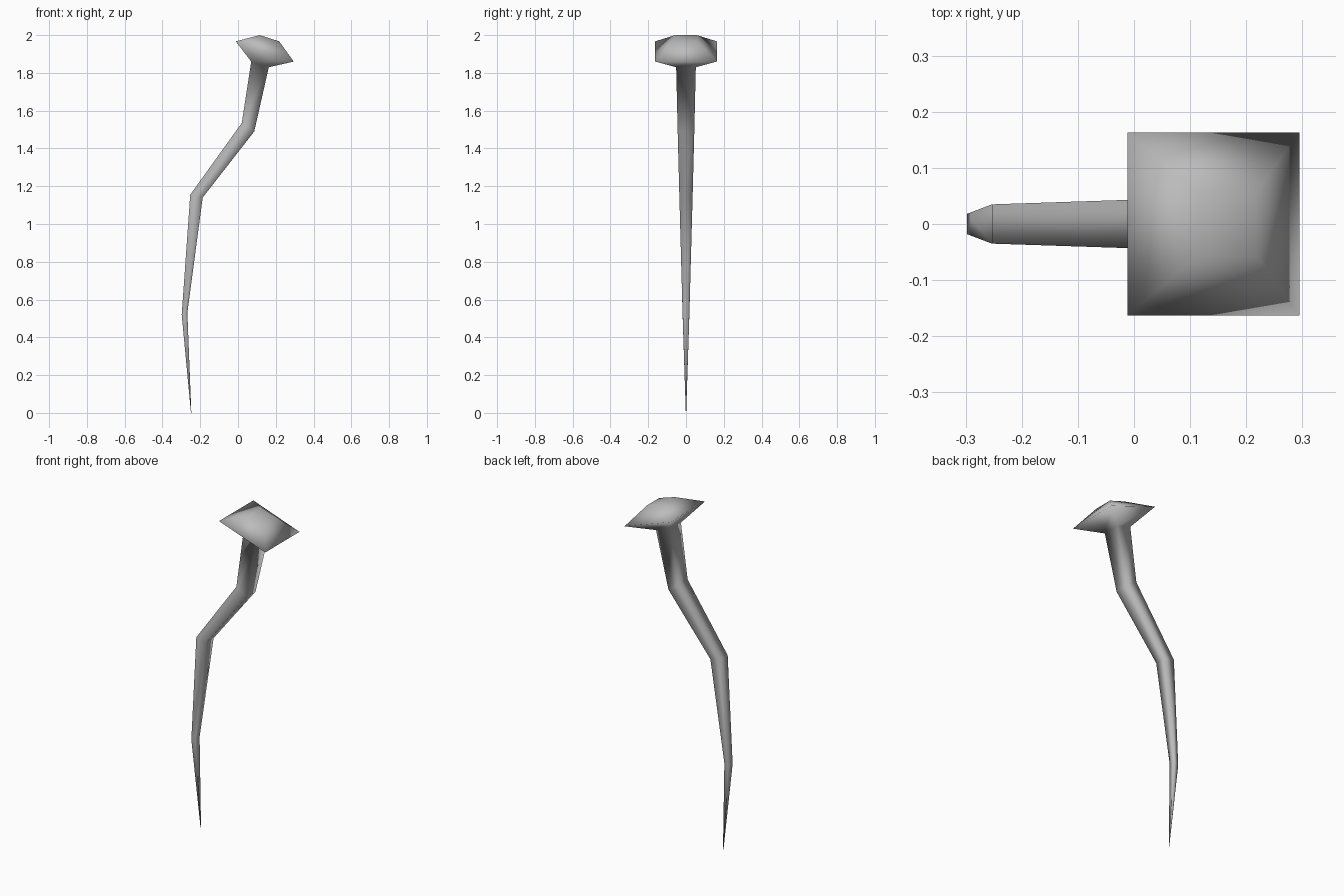
import bpy
import bmesh
from mathutils import Vector

default_cube = bpy.data.objects.get("Cube")
if default_cube:
    bpy.data.objects.remove(default_cube, do_unlink=True)


def make_material(name, colour):
    material = bpy.data.materials.new(name)
    material.use_nodes = True
    material.diffuse_color = colour
    material.node_tree.nodes["Principled BSDF"].inputs["Base Color"].default_value = colour
    return material


def add_ring(bm, left, right, half_depth):
    """Square cross-section spanning left to right (x, z) and +-half_depth in y."""
    corners = [(left, -1), (right, -1), (right, 1), (left, 1)]
    return [bm.verts.new(Vector((x, side * half_depth, z))) for (x, z), side in corners]


def loft(name, sections, material):
    """Skin consecutive square sections, cap both ends and shade smooth."""
    bm = bmesh.new()
    rings = [add_ring(bm, *section) for section in sections]
    for lower, upper in zip(rings, rings[1:]):
        for i in range(4):
            j = (i + 1) % 4
            bm.faces.new((lower[i], lower[j], upper[j], upper[i]))
    bm.faces.new(list(reversed(rings[0])))
    bm.faces.new(rings[-1])
    bmesh.ops.recalc_face_normals(bm, faces=bm.faces[:])
    for face in bm.faces:
        face.smooth = True
    mesh = bpy.data.meshes.new(name)
    bm.to_mesh(mesh)
    bm.free()
    mesh.materials.append(material)
    obj = bpy.data.objects.new(name, mesh)
    bpy.context.collection.objects.link(obj)
    return obj


# Tapered shaft with three bends, from the tip up to the neck
shaft = [
    ((-0.249, 0.0), (-0.247, 0.0), 0.001),
    ((-0.298, 0.52), (-0.268, 0.53), 0.018),
    ((-0.253, 1.155), (-0.187, 1.14), 0.035),
    ((0.02, 1.535), (0.086, 1.49), 0.044),
    ((0.07, 1.86), (0.163, 1.83), 0.052),
]

# Tilted faceted head: wide rim, then a small flat crown
head = [
    ((-0.012, 1.967), (0.295, 1.86), 0.163),
    ((0.115, 2.0), (0.218, 1.967), 0.057),
]

iron = make_material("grey iron", (0.5, 0.5, 0.5, 1.0))
loft("bent_nail", shaft + head, iron)
